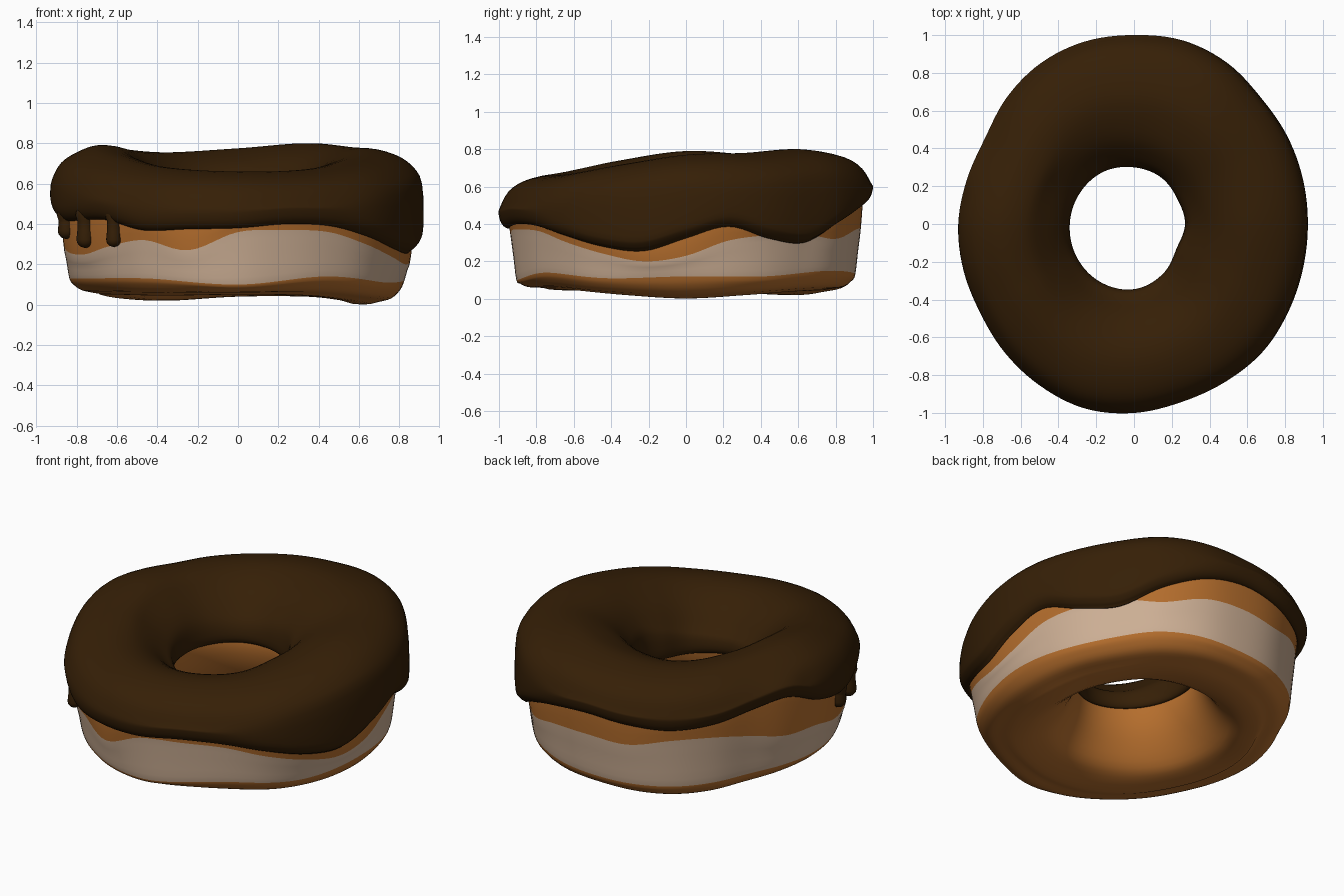
import bpy, bmesh, math

if "Cube" in bpy.data.objects:
    bpy.data.objects.remove(bpy.data.objects["Cube"])

SEG = 144   # steps around the ring
SUB = 3     # smooth steps between profile points


def material(name, rgb):
    m = bpy.data.materials.new(name)
    m.diffuse_color = (*rgb, 1)
    m.use_nodes = True
    m.node_tree.nodes["Principled BSDF"].inputs["Base Color"].default_value = m.diffuse_color
    return m


dough_mat = material("golden dough", (0.46, 0.155, 0.026))
stripe_mat = material("pale cream band", (0.61, 0.43, 0.30))
icing_mat = material("dark chocolate", (0.036, 0.0138, 0.0020))


def loop_value(vals, t):
    """Smooth periodic interpolation, t counted in list steps."""
    n = len(vals)
    i = math.floor(t)
    f = t - i
    a, b, c, d = (vals[(i + k) % n] for k in (-1, 0, 1, 2))
    return b + 0.5 * f * (c - a + f * (2*a - 5*b + 4*c - d + f * (3*(b - c) + d - a)))


# Shape of the ring against angle, counter-clockwise from +x
OUTER = [.92, .925, .935, .948, .985, 1.005, 1.0, 1.0, .984, .95, .91, .915,
         .93, .935, .94, .965, .99, 1.01, 1.0, .975, .965, .96, .94, .925]
HOLE = [.27, .265, .285, .30, .32, .33, .34, .35, .355, .345, .305, .26]
TOP = [.77, .78, .80, .775, .755, .77, .79, .74, .68, .66, .67, .72]
BOTTOM = [.002, .02, .04, .04, .02, .03, .05, .05, .045, .05, .045, .02]
ICING_EDGE = [.33, .39, .33, .31, .41, .49, .52, .50, .48, .50, .54, .56,
              .47, .42, .42, .42, .37, .375, .38, .40, .39, .34, .285, .265]
BAND_TOP = [.23, .31, .34, .35, .32, .37, .38, .37, .41, .41, .37, .32,
            .31, .26, .25, .29, .32, .27, .36, .37, .36, .30, .24, .20]
BAND_LOW = [.12, .12, .15, .13, .12, .13, .13, .13, .13, .10, .14, .11]


def at(vals, ang):
    return loop_value(vals, ang / (2 * math.pi) * len(vals))


def dough_profile(a):
    R, h, T, b, e = (at(v, a) for v in (OUTER, HOLE, TOP, BOTTOM, ICING_EDGE))
    lo, up = at(BAND_LOW, a), min(at(BAND_TOP, a), e + .03)
    mid = (R + h) / 2
    return [(mid - .06, b + .012), (mid + .04, b), (R - .23, b + .010),
            (R - .16, b + .25 * (lo - b)), (R - .115, b + .62 * (lo - b)),
            (R - .095, lo), (R - .08, (lo + up) / 2), (R - .065, up),
            (R - .055, e + .05), (R - .09, max(T - .15, e + .08)),
            (R - .17, T - .08), (mid, T - .05), (h + .17, T - .125),
            (h + .08, T - .215), (h + .035, .42), (h + .05, .30),
            (h + .10, .19), (h + .17, .095)]


def icing_profile(a):
    R, h, T, e = (at(v, a) for v in (OUTER, HOLE, TOP, ICING_EDGE))
    mid = (R + h) / 2
    z3 = min(e + .075, T - .13)
    inner = .39 + .03 * math.cos(a - math.radians(135))  # edge inside the hole
    return [(R - .06, e + .02), (R - .045, e), (R - .015, e + .025), (R, z3),
            (R - .008, max(T - .17, z3 + .02)), (R - .055, T - .085),
            (R - .14, T - .03), (mid + .06, T), (mid - .06, T - .015),
            (h + .15, T - .075), (h + .06, T - .16), (h + .012, .47 + .65 * (T - .665)),
            (h, inner + .035), (h + .02, inner), (h + .045, inner + .025),
            (h + .08, T - .22), (h + .17, T - .13), (mid, T - .055),
            (R - .17, T - .085), (R - .10, max(T - .155, e + .07))]


def finish(name, bm, mats):
    bmesh.ops.recalc_face_normals(bm, faces=bm.faces)
    for f in bm.faces:
        f.smooth = True
    me = bpy.data.meshes.new(name)
    bm.to_mesh(me)
    bm.free()
    for m in mats:
        me.materials.append(m)
    ob = bpy.data.objects.new(name, me)
    bpy.context.collection.objects.link(ob)
    return ob


def ring(name, profile, mats, band=None):
    """Sweep a closed profile around z; band = profile span with second colour."""
    bm = bmesh.new()
    rows = []
    for s in range(SEG):
        a = 2 * math.pi * s / SEG
        pts = profile(a)
        rs, zs = [p[0] for p in pts], [p[1] for p in pts]
        row = []
        for k in range(len(pts) * SUB):
            r, z = loop_value(rs, k / SUB), max(0, loop_value(zs, k / SUB))
            row.append(bm.verts.new((r * math.cos(a), r * math.sin(a), z)))
        rows.append(row)
    n = len(rows[0])
    for s in range(SEG):
        p, q = rows[s], rows[(s + 1) % SEG]
        for k in range(n):
            f = bm.faces.new((p[k], q[k], q[(k + 1) % n], p[(k + 1) % n]))
            if band and band[0] * SUB <= k < band[1] * SUB:
                f.material_index = 1
    return finish(name, bm, mats)


def drip(name, deg, tip, rad):
    """Rounded hanging drop, fuller at the tip and flaring into the icing."""
    a = math.radians(deg)
    r = at(OUTER, a) - .05
    bm = bmesh.new()
    shape = [(0, tip), (.6, tip + .2 * rad), (.92, tip + .6 * rad), (1, tip + rad),
             (.9, tip + 2 * rad), (.9, .415), (1.1, .44), (1.0, .48), (0, .50)]
    rows = []
    for f, z in shape:
        rows.append([bm.verts.new((r * math.cos(a) + f * rad * math.cos(t),
                                   r * math.sin(a) + f * rad * math.sin(t), z))
                     for t in (2 * math.pi * i / 16 for i in range(16))])
    for p, q in zip(rows, rows[1:]):
        for i in range(16):
            bm.faces.new((p[i], p[(i + 1) % 16], q[(i + 1) % 16], q[i]))
    bmesh.ops.remove_doubles(bm, verts=bm.verts, dist=1e-5)
    return finish(name, bm, [icing_mat])


# Dough ring with pale band, icing cap and three drips at front left
ring("dough", dough_profile, [dough_mat, stripe_mat], band=(5, 7))
ring("icing", icing_profile, [icing_mat])
for i, (deg, tip, rad) in enumerate([(196, .325, .042), (212, .28, .044), (228, .285, .038)]):
    drip(f"icing_drip_{i + 1}", deg, tip, rad)
